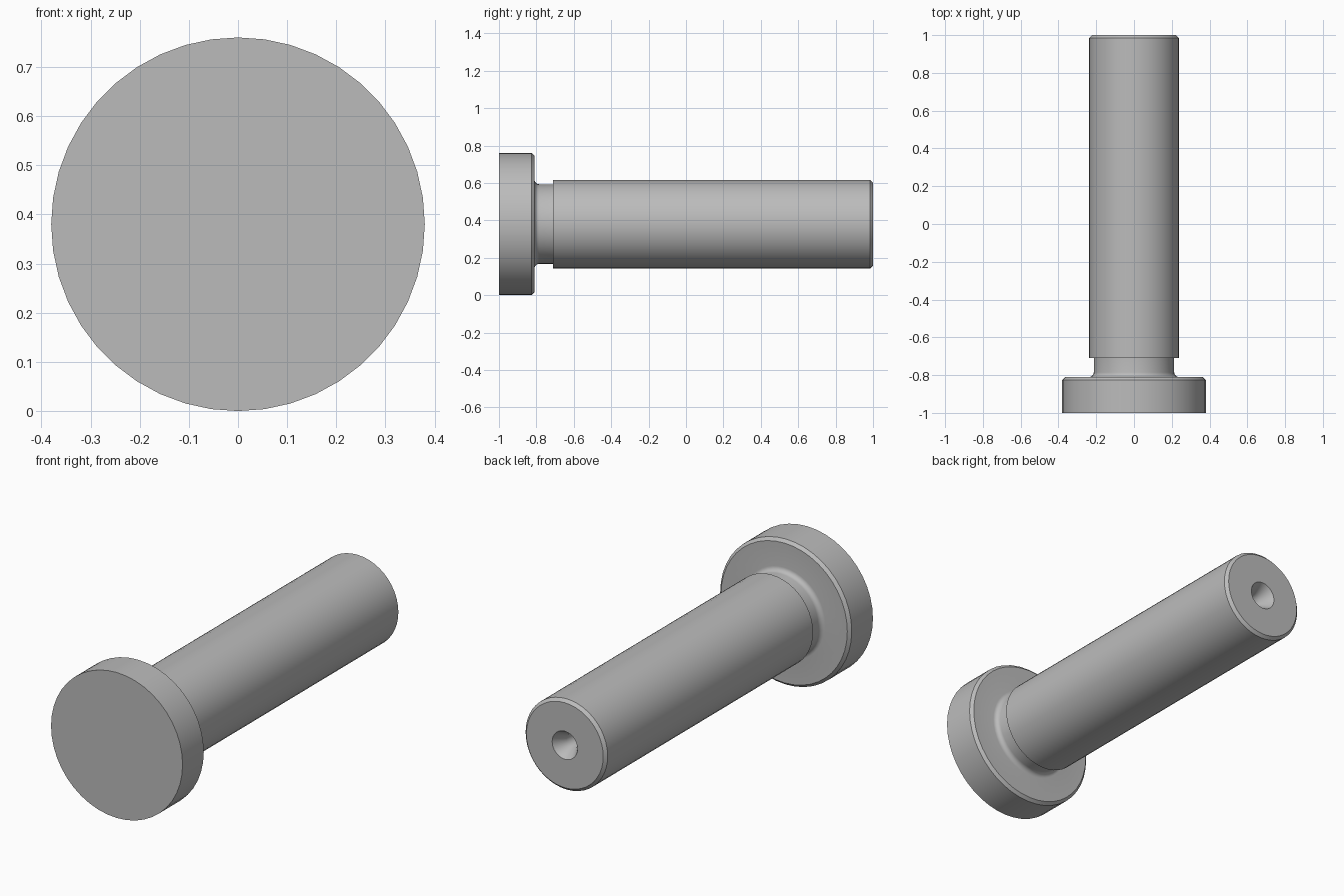
import bpy, bmesh, math
from mathutils import Matrix

cube = bpy.data.objects.get("Cube")
if cube:
    bpy.data.objects.remove(cube, do_unlink=True)

SIDES = 44
AXIS_Z = 0.38

steel = bpy.data.materials.new("grey_steel")
steel.use_nodes = True
grey = (0.5, 0.5, 0.5, 1)
steel.diffuse_color = grey
steel.node_tree.nodes["Principled BSDF"].inputs["Base Color"].default_value = grey


def fillet(y, r, radius, start, end, steps=6):
    """Arc of (y, r) points around a centre, angles in degrees."""
    angles = [math.radians(start + (end - start) * i / steps) for i in range(steps + 1)]
    return [(y + radius * math.cos(a), r + radius * math.sin(a)) for a in angles]


# Half profile from front face centre to the bottom of the centre hole
profile = [(-1, 0), (-1, 0.38), (-0.825, 0.38), (-0.81, 0.365)]      # head
profile += fillet(-0.785, 0.238, 0.025, 180, 270)                    # neck fillet
profile += [(-0.71, 0.213), (-0.71, 0.237)]                          # neck and step
profile += [(0.985, 0.237), (1, 0.222)]                              # shank, end chamfer
profile += [(1, 0.073), (0.935, 0.036), (0.86, 0.036), (0.84, 0)]    # centre hole

# Lathe the profile around the pin's long axis
bm = bmesh.new()
verts = [bm.verts.new((0, y, r)) for y, r in profile]
edges = [bm.edges.new(pair) for pair in zip(verts, verts[1:])]
bmesh.ops.spin(bm, geom=verts + edges, cent=(0, 0, 0), axis=(0, 1, 0),
               angle=2 * math.pi, steps=SIDES, use_merge=True)
bmesh.ops.remove_doubles(bm, verts=bm.verts, dist=1e-4)
bmesh.ops.recalc_face_normals(bm, faces=bm.faces)
bm.transform(Matrix.Translation((0, 0, AXIS_Z)))

mesh = bpy.data.meshes.new("headed_pin")
bm.to_mesh(mesh)
bm.free()
mesh.materials.append(steel)
pin = bpy.data.objects.new("headed_pin", mesh)
bpy.context.collection.objects.link(pin)

# Smooth round surfaces, crisp rims
bpy.context.view_layer.objects.active = pin
pin.select_set(True)
bpy.ops.object.shade_smooth_by_angle(angle=math.radians(30))
